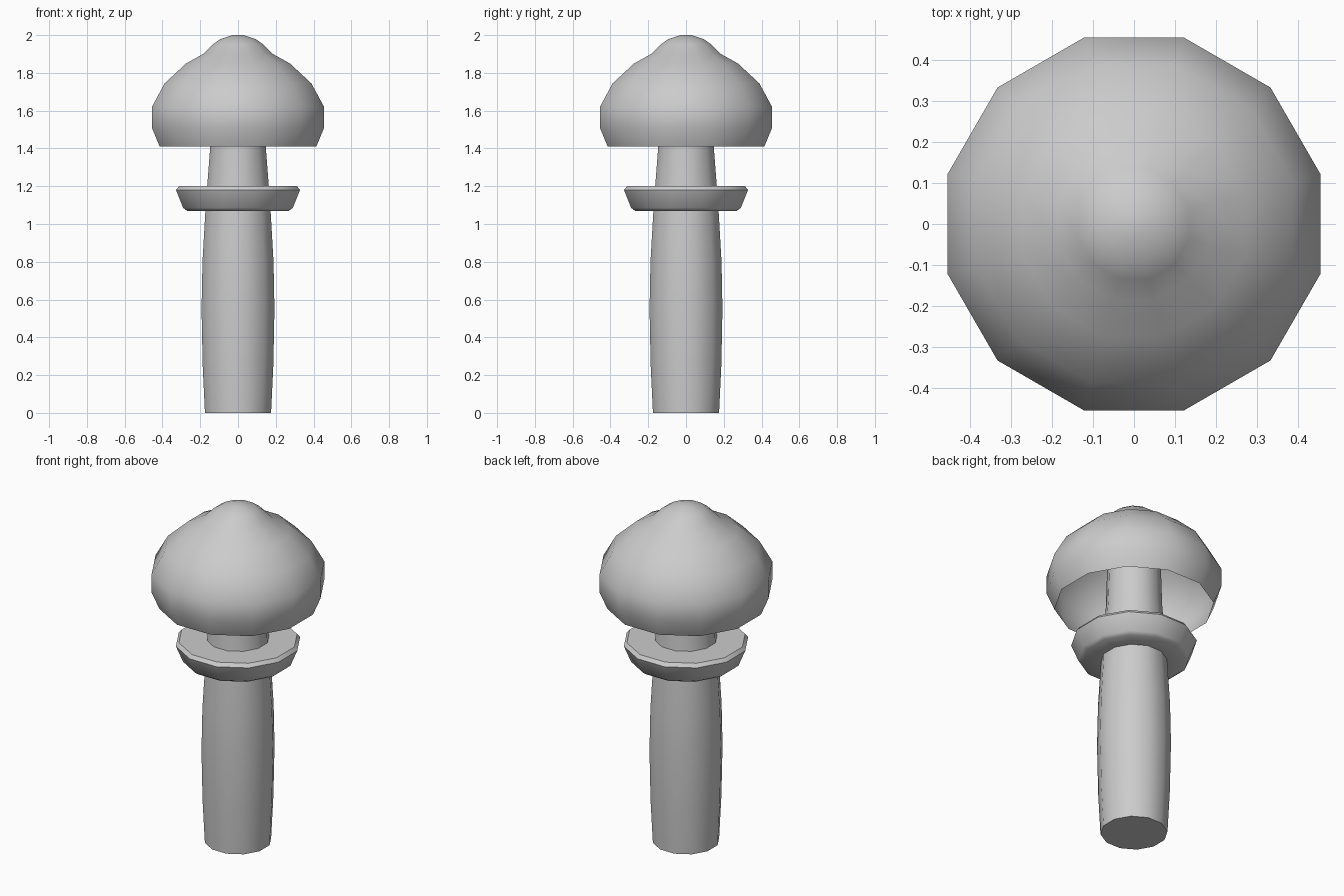
import bpy, bmesh, math

if "Cube" in bpy.data.objects:
    bpy.data.objects.remove(bpy.data.objects["Cube"])

SIDES = 12
K = 1 / math.cos(math.pi / SIDES)   # flat-to-flat half width -> corner radius


def lathe(name, profile, angle=40):
    """Spin (half width, z) points around z; half width 0 makes a pole."""
    bm = bmesh.new()
    rings = []
    for r, z in profile:
        if r == 0:
            rings.append([bm.verts.new((0, 0, z))] * SIDES)
            continue
        rings.append([bm.verts.new((r * K * math.cos((i + .5) * math.tau / SIDES),
                                    r * K * math.sin((i + .5) * math.tau / SIDES), z))
                      for i in range(SIDES)])
    for a, b in zip(rings, rings[1:]):
        for i in range(SIDES):
            j = (i + 1) % SIDES
            quad = list(dict.fromkeys((a[i], a[j], b[j], b[i])))
            bm.faces.new(quad)
    me = bpy.data.meshes.new(name)
    bm.to_mesh(me)
    bm.free()
    ob = bpy.data.objects.new(name, me)
    bpy.context.collection.objects.link(ob)
    bpy.ops.object.select_all(action='DESELECT')
    ob.select_set(True)
    bpy.context.view_layer.objects.active = ob
    bpy.ops.object.shade_smooth_by_angle(angle=math.radians(angle))
    return ob


# slightly bulging stem, running up into the cap
lathe("stem", [(0, 0), (.175, 0), (.187, .25), (.193, .55), (.188, .8),
               (.172, 1.08), (.163, 1.2), (.147, 1.41), (.14, 1.65)])

# flared collar around the stem
lathe("collar", [(.165, 1.07), (.27, 1.07), (.29, 1.085), (.328, 1.18),
                 (.312, 1.2), (.155, 1.2)])

# hollow cap with a knob on top
lathe("cap", [(.415, 1.41), (.456, 1.51), (.456, 1.62), (.388, 1.745),
              (.275, 1.85), (.185, 1.9), (.135, 1.95), (.095, 1.978),
              (.03, 2.0), (0, 2.0)])
